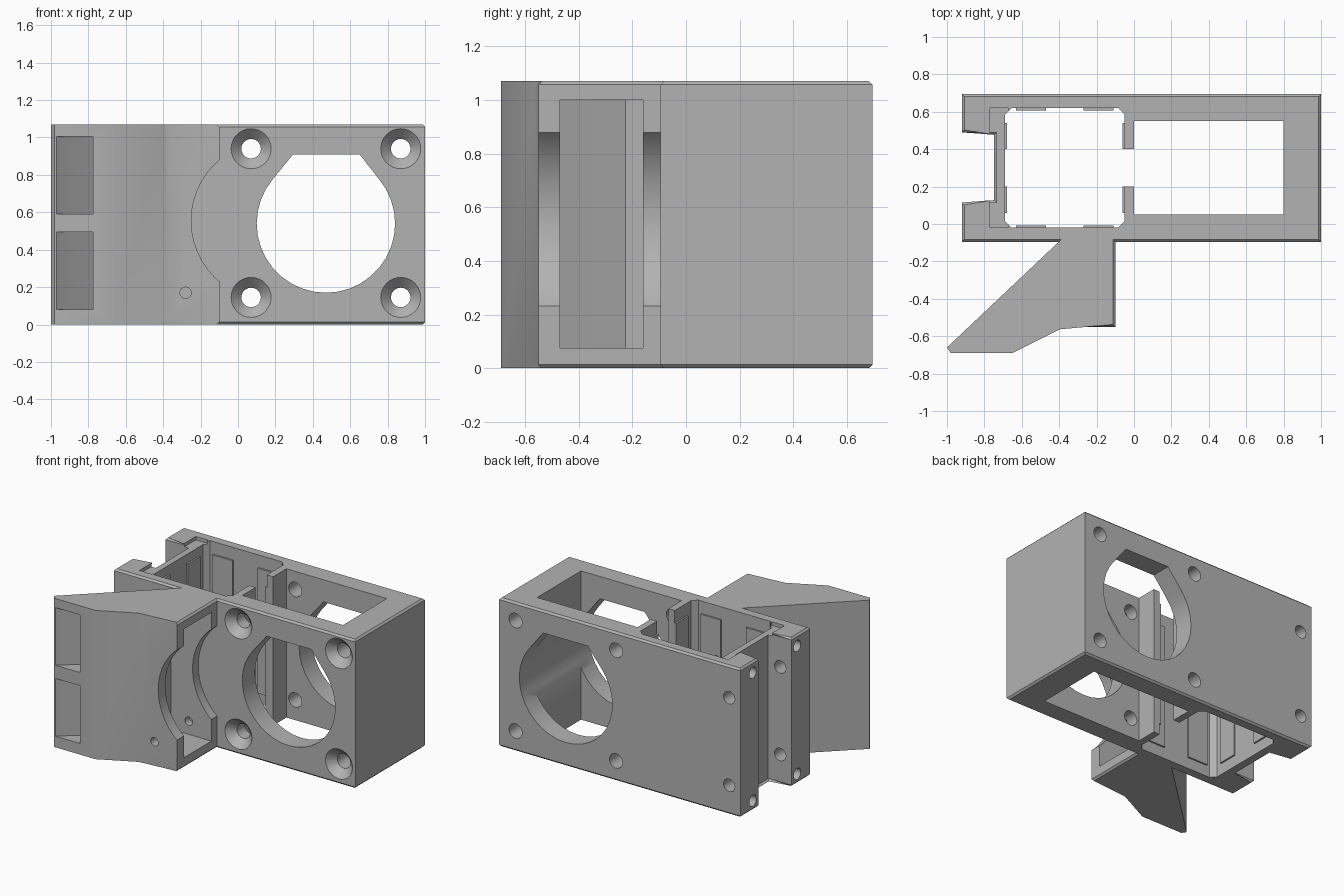
import bpy, bmesh, math
from mathutils import Matrix

cube = bpy.data.objects.get("Cube")
if cube:
    bpy.data.objects.remove(cube, do_unlink=True)

H = 1.07
FRONT, BACK = -0.095, 0.695

grey = bpy.data.materials.new("matte_grey")
grey.use_nodes = True
grey.diffuse_color = (0.45, 0.45, 0.45, 1)
grey.node_tree.nodes["Principled BSDF"].inputs["Base Color"].default_value = (0.45, 0.45, 0.45, 1)


def finish(name, bm):
    bmesh.ops.recalc_face_normals(bm, faces=bm.faces)
    mesh = bpy.data.meshes.new(name)
    bm.to_mesh(mesh)
    bm.free()
    mesh.materials.append(grey)
    ob = bpy.data.objects.new(name, mesh)
    bpy.context.collection.objects.link(ob)
    return ob


def prism(name, pts, lo, hi, along_y=False, chamfer=None):
    """Extrude an outline along z, or an (x, z) outline along y."""
    bm = bmesh.new()
    place = (lambda a, b, t: (a, t, b)) if along_y else (lambda a, b, t: (a, b, t))
    low = [bm.verts.new(place(a, b, lo)) for a, b in pts]
    high = [bm.verts.new(place(a, b, hi)) for a, b in pts]
    bm.faces.new(low)
    bm.faces.new(high)
    for i in range(len(pts)):
        j = (i + 1) % len(pts)
        bm.faces.new((low[i], low[j], high[j], high[i]))
    if chamfer:
        rims = [e for e in bm.edges
                if abs(e.verts[0].co.z - e.verts[1].co.z) < 0.01
                and chamfer((e.verts[0].co + e.verts[1].co) / 2)]
        bmesh.ops.bevel(bm, geom=rims, offset=0.013, segments=1, affect='EDGES')
    return finish(name, bm)


def box(name, x0, x1, y0, y1, z0, z1):
    return prism(name, [(x0, y0), (x1, y0), (x1, y1), (x0, y1)], z0, z1)


def rod(axis, centre, length, r1, r2=None, sides=32):
    """Cylinder or cone along x or y; r1 is at the low end."""
    bm = bmesh.new()
    turn = Matrix.Rotation(math.pi / 2, 4, 'Y') if axis == 'x' else Matrix.Rotation(-math.pi / 2, 4, 'X')
    bmesh.ops.create_cone(bm, cap_ends=True, segments=sides, radius1=r1,
                          radius2=r1 if r2 is None else r2, depth=length,
                          matrix=Matrix.Translation(centre) @ turn)
    return finish("cutter", bm)


def cut(target, cutters):
    for c in cutters:
        mod = target.modifiers.new("cut", 'BOOLEAN')
        mod.operation = 'DIFFERENCE'
        mod.solver = 'EXACT'
        mod.object = c
    bpy.context.view_layer.update()
    mesh = bpy.data.meshes.new_from_object(target.evaluated_get(bpy.context.evaluated_depsgraph_get()))
    target.modifiers.clear()
    target.data = mesh
    for c in cutters:
        bpy.data.objects.remove(c, do_unlink=True)


def smooth(ob):
    bpy.ops.object.select_all(action='DESELECT')
    ob.select_set(True)
    bpy.context.view_layer.objects.active = ob
    bpy.ops.object.shade_smooth_by_angle(angle=math.radians(30))


# Main housing with the open slot at its end
body = prism("housing", [(1, FRONT), (1, BACK), (-0.92, BACK), (-0.92, 0.49), (-0.735, 0.49),
                         (-0.735, 0.115), (-0.92, 0.115), (-0.92, FRONT)], 0, H,
             chamfer=lambda c: c.x > -0.93)

# Two vertical wells, the passage between them, and the ledge beside the slot
x0, x1, y0, y1, k = -0.69, -0.05, -0.02, 0.62, 0.035
well = [(x0 + k, y0), (x1 - k, y0), (x1, y0 + k), (x1, y1 - k),
        (x1 - k, y1), (x0 + k, y1), (x0, y1 - k), (x0, y0 + k)]
cutters = [prism("cutter", well, -0.1, H + 0.1),
           box("cutter", 0, 0.8, 0.05, 0.55, -0.1, H + 0.1),
           box("cutter", -0.1, 0.1, 0.2, 0.4, -0.1, H + 0.1),
           box("cutter", -0.77, -0.67, y0, y1, H - 0.025, H + 0.1)]

# Large round opening with a flattened roof
cx, cz, r = 0.47, 0.54, 0.37
opening = [(cx + r * math.cos(math.radians(a)), cz + r * math.sin(math.radians(a)))
           for a in range(140, 401, 10)]
opening += [(0.65, 0.91), (0.295, 0.91)]
cutters.append(prism("cutter", opening, -0.3, 0.9, along_y=True))

# Countersunk screw holes
for x in (0.07, 0.87):
    for z in (0.145, 0.94):
        cutters.append(rod('y', (x, 0.3, z), 1.2, 0.052))
        cutters.append(rod('y', (x, FRONT + 0.028, z), 0.06, 0.109, 0.05))

# Clamp holes across the jaws and blind holes in their ends
for z in (0.21, 0.84):
    cutters.append(rod('y', (-0.83, 0.3, z), 1.1, 0.045, sides=24))
for y in (0.05, 0.555):
    for z in (0.07, 0.99):
        cutters.append(rod('x', (-0.87, y, z), 0.2, 0.04, sides=24))
cut(body, cutters)
smooth(body)

# Shallow grip ribs on the walls of the end well
for i, x in enumerate((-0.63, -0.27)):
    for side, y in (("front", y0 - 0.005), ("back", y1 - 0.012)):
        box(f"{side}_rib_{i + 1}", x, x + 0.16, y, y + 0.017, 0.08, 0.98)
for i, y in enumerate((0.06, 0.4)):
    for side, x in (("slot", x0 - 0.005), ("inner", x1 - 0.012)):
        box(f"{side}_rib_{i + 1}", x, x + 0.017, y, y + 0.14, 0.08, 0.98)

# Angled air duct on the front
duct = prism("air_duct", [(-0.1, -0.06), (-0.365, -0.06), (-1, -0.66), (-0.98, -0.69),
                          (-0.65, -0.69), (-0.37, -0.55), (-0.1, -0.55)], 0, H,
             chamfer=lambda c: c.x > -0.11 or (c.y < -0.54 and c.x > -0.3))

# Hollow interior, the two outlets, the round clearance and the screw hole
cutters = [prism("cutter", [(-0.05, -0.16), (-0.42, -0.16), (-0.42, -0.225), (-0.82, -0.563),
                            (-0.67, -0.6), (-0.36, -0.47), (-0.05, -0.47)], 0.075, 1.0)]
for z in (0.08, 0.59):
    cutters.append(prism("cutter", [(-0.8, -0.546), (-0.97, -0.69), (-0.97, -0.75),
                                    (-0.775, -0.75), (-0.775, -0.53)], z, z + 0.415))
cutters.append(prism("cutter", [(0.177 + 0.427 * math.cos(math.tau * i / 48),
                                 0.555 + 0.427 * math.sin(math.tau * i / 48)) for i in range(48)],
                     -0.8, FRONT, along_y=True))
cutters.append(rod('y', (-0.28, -0.38, 0.17), 0.54, 0.03, sides=24))
cut(duct, cutters)
smooth(duct)
